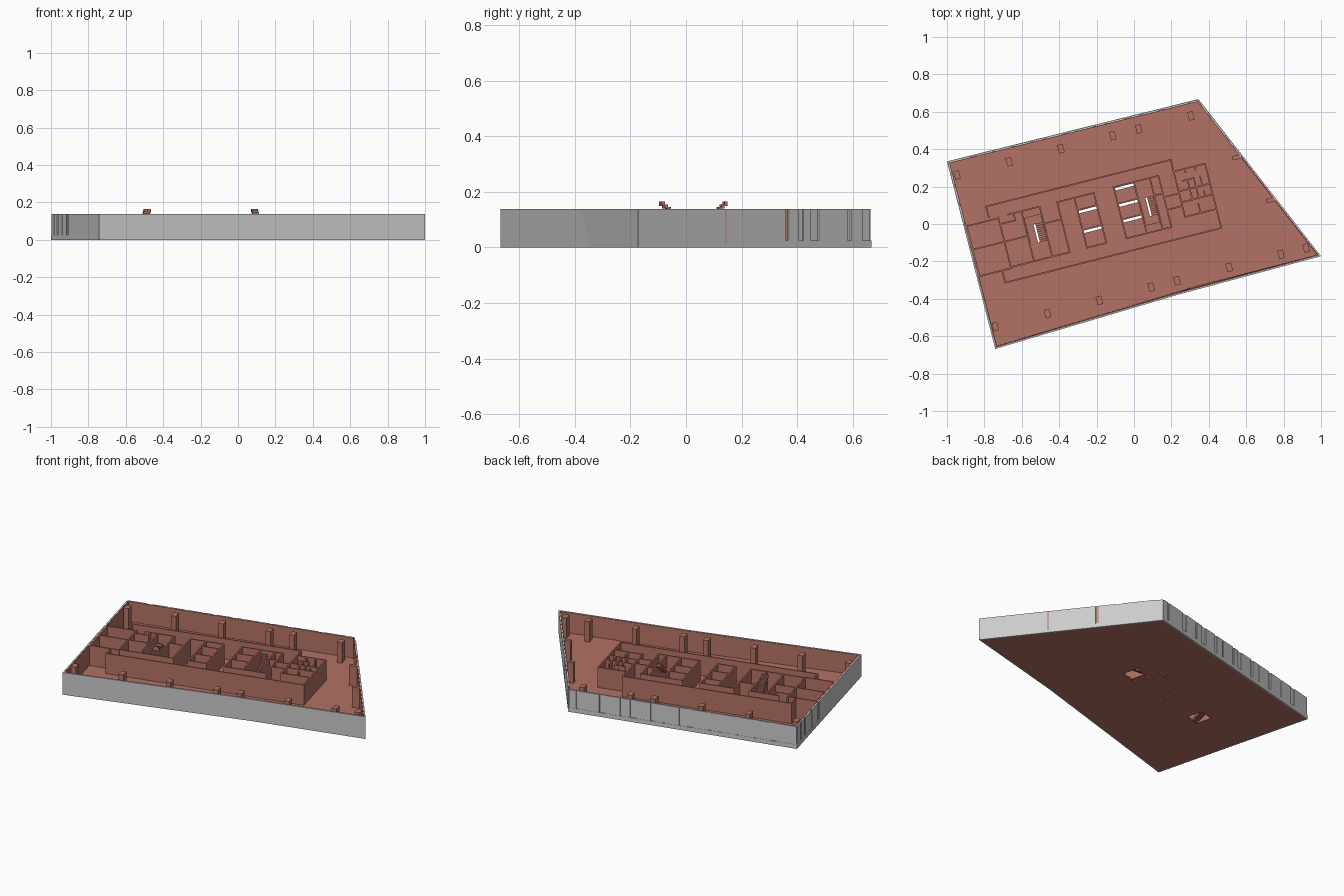
import bpy, bmesh, math, random
from mathutils import Vector

if "Cube" in bpy.data.objects:
    bpy.data.objects.remove(bpy.data.objects["Cube"])

random.seed(4)
ANGLE = math.radians(14.2)      # the core and columns share one rotated grid
TOP, FLOOR, PLINTH, T = 0.138, 0.012, 0.026, 0.004

red = bpy.data.materials.new("terracotta")
red.diffuse_color = (0.45, 0.165, 0.125, 1)
red.use_nodes = True
red.node_tree.nodes["Principled BSDF"].inputs["Base Color"].default_value = red.diffuse_color


def finish(name, bm, mat=None, rotated=False):
    bmesh.ops.recalc_face_normals(bm, faces=bm.faces)
    mesh = bpy.data.meshes.new(name)
    bm.to_mesh(mesh)
    bm.free()
    ob = bpy.data.objects.new(name, mesh)
    bpy.context.collection.objects.link(ob)
    if mat:
        mesh.materials.append(mat)
    if rotated:
        ob.rotation_euler.z = ANGLE
    return ob


def add_box(bm, u0, v0, u1, v1, z0, z1):
    vs = [bm.verts.new((u, v, z)) for z in (z0, z1)
          for u, v in ((u0, v0), (u1, v0), (u1, v1), (u0, v1))]
    for f in ((0, 3, 2, 1), (4, 5, 6, 7), (0, 1, 5, 4), (1, 2, 6, 5), (2, 3, 7, 6), (3, 0, 4, 7)):
        bm.faces.new([vs[i] for i in f])


def boxes(name, items, mat=red):
    bm = bmesh.new()
    for b in items:
        add_box(bm, *b)
    return finish(name, bm, mat, True)


def walls(name, lines):
    """Full-height partitions along u0,v0 -> u1,v1 centre lines."""
    return boxes(name, [(min(a, c) - T, min(b, d) - T, max(a, c) + T, max(b, d) + T, FLOOR, TOP)
                        for a, b, c, d in lines])


def outline(d, fold):
    """Building outline moved inward by d."""
    p = [Vector(q) for q in ((-.742, -.668), fold, (1, -.172), (.585, .36),
                             (.345, .668), (-1, .335), (-.91, -.015))]
    out = []
    for i, c in enumerate(p):
        e1, e2 = (c - p[i - 1]).normalized(), (p[(i + 1) % 7] - c).normalized()
        n1, n2 = Vector((-e1.y, e1.x)), Vector((-e2.y, e2.x))
        out.append(c + (n1 + n2) * d / (1 + n1.dot(n2)))
    return out


def low(d):
    return outline(d, (.335, -.345))


def high(d):
    return outline(d, (.235, -.378))


def add_strip(bm, ob, ib, ot, it, z0, z1, closed=False):
    """Wall between outer/inner point rows at the bottom and top."""
    rows = [[bm.verts.new((a.x, a.y, z)) for a, z in ((o, z0), (i, z0), (j, z1), (k, z1))]
            for o, i, j, k in zip(ob, ib, it, ot)]
    n = len(rows)
    for r in range(n if closed else n - 1):
        a, b = rows[r], rows[(r + 1) % n]
        for k in range(4):
            bm.faces.new((a[k], b[k], b[(k + 1) % 4], a[(k + 1) % 4]))
    if not closed:
        bm.faces.new(rows[0])
        bm.faces.new(rows[-1])


def facade(name, idx, d0, d1, z0, z1, mat=None, closed=False):
    bm = bmesh.new()
    pick = lambda pts: [pts[i] for i in idx]
    add_strip(bm, pick(low(d0)), pick(low(d1)), pick(high(d0)), pick(high(d1)), z0, z1, closed)
    return finish(name, bm, mat)


# outer facade: plain folded front, panelled back, red inner lining
facade("front_facade", (6, 0, 1, 2, 3), 0, .008, 0, TOP)
facade("back_plinth", (3, 4, 5, 6), 0, .008, 0, PLINTH)
facade("back_wall", (3, 4, 5, 6), .006, .009, PLINTH, TOP)
facade("inner_lining", range(7), .009, .013, FLOOR, TOP - .001, red, True)

# irregular facade panels above the plinth
bm = bmesh.new()
o, i = high(.001), high(.0065)
for a, b in ((3, 4), (4, 5), (5, 6)):
    length, s = (o[b] - o[a]).length, .01
    while s < length - .03:
        e = min(s + random.choice((.035, .05, .09, .13)), length - .005)
        po = [o[a].lerp(o[b], t / length) for t in (s, e)]
        pi = [i[a].lerp(i[b], t / length) for t in (s, e)]
        add_strip(bm, po, pi, po, pi, PLINTH, TOP)
        s = e + random.choice((.012, .02, .035))
finish("facade_panels", bm)

# floor slab with stair openings and lift slots
bm = bmesh.new()
face = bm.faces.new([bm.verts.new((p.x, p.y, 0.001)) for p in low(.004)])
ext = bmesh.ops.extrude_face_region(bm, geom=[face])
bmesh.ops.translate(bm, vec=(0, 0, FLOOR - .001),
                    verts=[v for v in ext["geom"] if isinstance(v, bmesh.types.BMVert)])
slab = finish("floor_slab", bm, red)
holes = [(-.561, .03, -.471, .13), (.06, .02, .136, .12)]
holes += [(-.27, v - .007, -.173, v + .007) for v in (.025, .134)]
holes += [(-.052, v - .007, .049, v + .007) for v in (.028, .115, .205)]
cutter = boxes("opening_cutter", [h + (-.05, .05) for h in holes])
cutter.hide_render = True
cutter.hide_set(True)
mod = slab.modifiers.new("openings", 'BOOLEAN')
mod.object = cutter
mod.operation = 'DIFFERENCE'
mod.solver = 'EXACT'

# columns on the structural grid
grid = (-.853, -.566, -.28, .006, .149, .437)
cols = [(u, .486) for u in grid] + [(u, -.35) for u in grid + (.722, .861)]
boxes("columns", [(u - .015, v - .023, u + .015, v + .023, FLOOR, TOP) for u, v in cols]
      + [(u - .026, v - .011, u + .026, v + .011, FLOOR, TOP) for u, v in ((.622, .211), (.741, -.055))])

# corridor screens
walls("corridor_walls", [
    (-.744, .285, .274, .285), (-.744, .225, -.744, .285), (.274, .22, .274, .285),
    (-.744, -.135, .447, -.135), (-.744, -.135, -.744, -.07),
    (.447, -.135, .447, .22), (.274, .22, .447, .22)])

# left core: rooms, stair, lifts
left = [(u, -.062, u, .214) for u in (-.695, -.567, -.466, -.37, -.275, -.168)]
walls("left_core_walls", left + [
    (-.87, .208, -.695, .208), (-.87, -.068, -.695, -.068), (-.87, -.068, -.87, .208),
    (-.87, .078, -.567, .078), (-.695, .175, -.61, .175), (-.61, .175, -.61, .214),
    (-.567, .214, -.466, .214), (-.567, -.062, -.37, -.062), (-.466, .12, -.37, .12),
    (-.64, .214, -.567, .214), (-.695, -.062, -.567, -.062), (-.37, .214, -.168, .214),
    (-.275, -.062, -.168, -.062), (-.275, .036, -.168, .036), (-.275, .146, -.168, .146)])

# right core: lifts, stair, service rooms
right = [(u, -.065, u, .218) for u in (-.058, .054, .142, .19)]
walls("right_core_walls", right + [
    (-.058, .218, .19, .218), (-.058, -.065, .19, -.065), (-.058, .126, .054, .126),
    (-.058, .039, .054, .039), (.142, .12, .19, .12), (.19, .1, .274, .1), (.19, .03, .274, .03),
    (.274, -.02, .274, .22)])

# washrooms and cubicles
walls("washroom_walls", [
    (.274, .11, .447, .11), (.274, .05, .447, .05), (.274, -.03, .447, -.03),
    (.335, .05, .335, .16), (.37, .05, .37, .16), (.405, .11, .405, .16),
    (.31, .16, .37, .16), (.405, .05, .405, .08), (.36, -.03, .36, .02),
    (.335, .2, .335, .22), (.39, .2, .39, .22)])


def stair(name, u0, u1, start, end, wall_v):
    """Two flights of treads with a half landing."""
    mid, n, items = (u0 + u1) / 2, 9, []
    step = (end - start) / n
    for k in range(n):
        a, b = sorted((start + k * step, start + (k + 1) * step))
        z = FLOOR + (k + 1) * .0075
        items.append((u0, a, mid - .005, b, max(z - .016, 0.001), z))
        z = .165 - k * .0095
        items.append((mid + .005, a, u1, b, z - .016, z))
    a, b = sorted((end, wall_v))
    items.append((u0, a, u1, b, .07, .08))
    boxes(name, items)


stair("left_stair", -.562, -.471, .03, .13, .175)
stair("right_stair", .059, .137, .12, .02, -.025)
